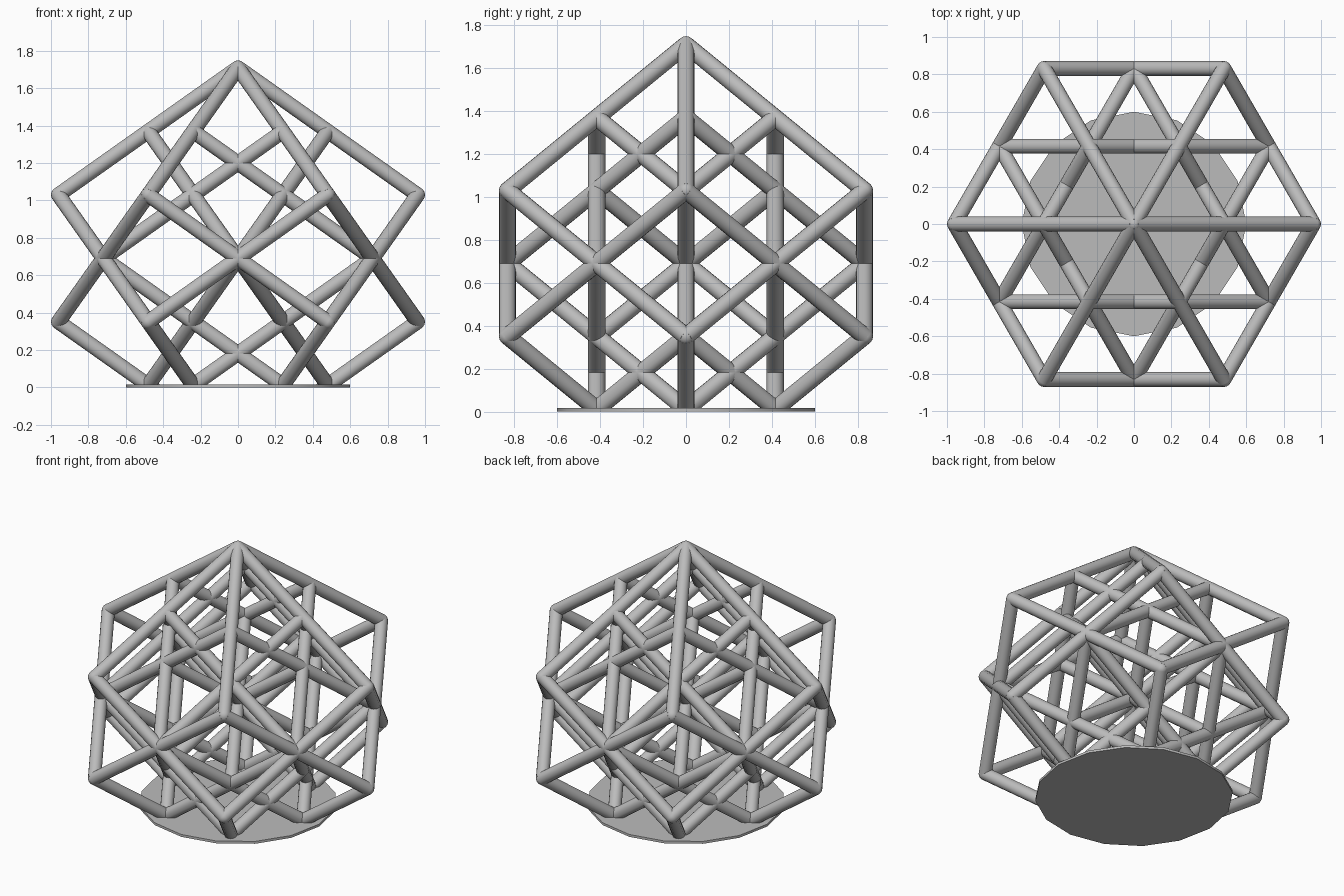
import bpy
import bmesh
from math import cos, sin, pi, sqrt, radians
from mathutils import Vector

if "Cube" in bpy.data.objects:
    bpy.data.objects.remove(bpy.data.objects["Cube"])

RADIUS = 0.04          # rod thickness
REACH = 0.96           # distance of the outer corners from the axis
CENTRE = Vector((0, 0, 0.69))

grey = bpy.data.materials.new("plain grey")
grey.use_nodes = True
grey.diffuse_color = (0.5, 0.5, 0.5, 1)
grey.node_tree.nodes["Principled BSDF"].inputs["Base Color"].default_value = (0.5, 0.5, 0.5, 1)


def finish(bm, name):
    """Turn a bmesh into a smooth-shaded grey object."""
    mesh = bpy.data.meshes.new(name)
    bm.to_mesh(mesh)
    bm.free()
    mesh.materials.append(grey)
    obj = bpy.data.objects.new(name, mesh)
    bpy.context.collection.objects.link(obj)
    bpy.ops.object.select_all(action="DESELECT")
    obj.select_set(True)
    bpy.context.view_layer.objects.active = obj
    bpy.ops.object.shade_smooth_by_angle(angle=radians(35))
    return obj


def add_rod(bm, start, end):
    axis = end - start
    matrix = axis.to_track_quat("Z", "Y").to_matrix().to_4x4()
    matrix.translation = (start + end) / 2
    bmesh.ops.create_cone(bm, cap_ends=True, segments=16, radius1=RADIUS,
                          radius2=RADIUS, depth=axis.length, matrix=matrix)


def lattice_cube(name, turn):
    """Two-by-two-by-two rod lattice balanced on one corner, cut at the ground."""
    bm = bmesh.new()
    # Half edges of the cube, all pointing down from the top corner
    halves = [Vector((cos(turn + k * 2 * pi / 3), sin(turn + k * 2 * pi / 3),
                      -1 / sqrt(2))) * REACH / 2 for k in range(3)]
    steps = (-1, 0, 1)
    for k in range(3):
        along, side, other = halves[k], halves[k - 1], halves[k - 2]
        for i in steps:
            for j in steps:
                middle = CENTRE + side * i + other * j
                add_rod(bm, middle - along, middle + along)
    # Rounded corner joints
    for i in (-1, 1):
        for j in (-1, 1):
            for k in (-1, 1):
                corner = CENTRE + halves[0] * i + halves[1] * j + halves[2] * k
                ball = bmesh.ops.create_uvsphere(bm, u_segments=16, v_segments=8, radius=RADIUS)
                bmesh.ops.translate(bm, verts=ball["verts"], vec=corner)
    # Trim everything under the base
    bmesh.ops.bisect_plane(bm, geom=bm.verts[:] + bm.edges[:] + bm.faces[:],
                           plane_co=(0, 0, 0.005), plane_no=(0, 0, 1), clear_inner=True)
    return finish(bm, name)


lattice_cube("first_lattice_cube", 0)
lattice_cube("second_lattice_cube", pi)

# Flat round base
bm = bmesh.new()
bmesh.ops.create_cone(bm, cap_ends=True, segments=16, radius1=0.6, radius2=0.6, depth=0.016)
bmesh.ops.translate(bm, verts=bm.verts, vec=(0, 0, 0.008))
finish(bm, "base_disc")
